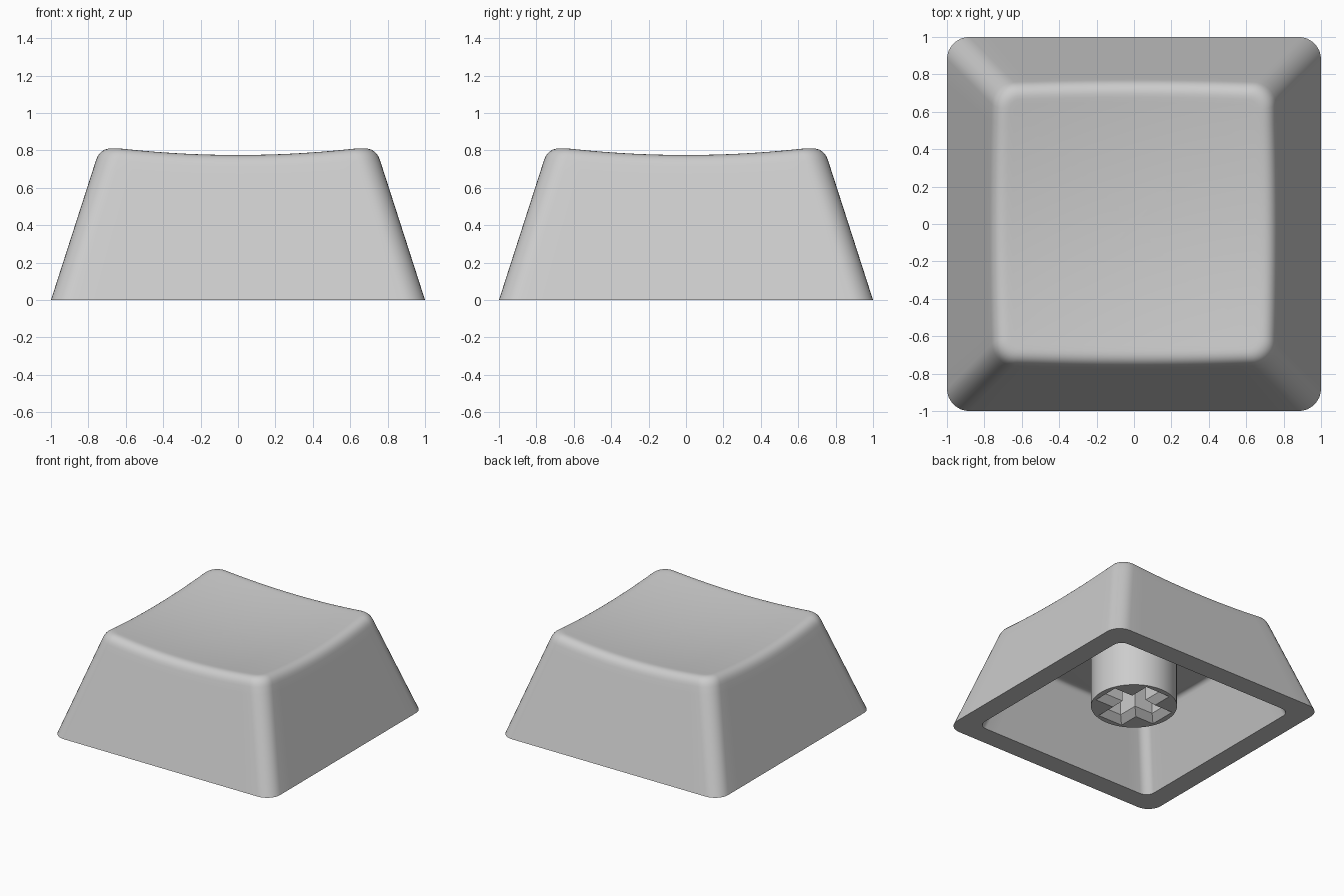
import bpy, bmesh, math

if "Cube" in bpy.data.objects:
    bpy.data.objects.remove(bpy.data.objects["Cube"])

plastic = bpy.data.materials.new("light_grey_plastic")
plastic.diffuse_color = (0.605, 0.605, 0.605, 1)
plastic.use_nodes = True
plastic.node_tree.nodes["Principled BSDF"].inputs["Base Color"].default_value = plastic.diffuse_color

SLOPE = 0.322      # how far the walls lean in per unit of height
SIDE, CORNER = 14, 8
COUNT = 4 * (SIDE + CORNER)


def finish(name, bm):
    bmesh.ops.recalc_face_normals(bm, faces=bm.faces)
    mesh = bpy.data.meshes.new(name)
    bm.to_mesh(mesh)
    bm.free()
    mesh.materials.append(plastic)
    obj = bpy.data.objects.new(name, mesh)
    bpy.context.collection.objects.link(obj)
    return obj


def smooth(obj):
    bpy.ops.object.select_all(action='DESELECT')
    obj.select_set(True)
    bpy.context.view_layer.objects.active = obj
    bpy.ops.object.shade_smooth_by_angle(angle=math.radians(35))


def turn(x, y, quarter):
    for _ in range(quarter):
        x, y = -y, x
    return x, y


def rounded_point(h, r, i):
    """Point i on a rounded square of half size h and corner radius r."""
    q, k = divmod(i, SIDE + CORNER)
    c = h - r
    if k < SIDE:
        return turn(h, -c + 2 * c * k / SIDE, q)
    a = math.pi / 2 * (k - SIDE) / CORNER
    return turn(c + r * math.cos(a), c + r * math.sin(a), q)


def half_shell(base_h, r, z_mid, bow, t):
    """Rings from the base up a leaning wall, round a fillet and across a dish."""
    def dish(x, y):
        return z_mid + bow * (x * x + y * y)

    def wall(z, i):
        return (*rounded_point(base_h - SLOPE * z, r, i), z)

    columns = []
    for i in range(COUNT):
        z = z_mid
        for _ in range(8):
            x, y, _z = wall(z, i)
            z = dish(x, y)
        s = wall(z, i)
        a = wall(z - t, i)
        bx, by = rounded_point(base_h - SLOPE * z - t, max(r - t * 0.9, 0.015), i)
        b = (bx, by, dish(bx, by))
        col = [wall(0, i), wall(0.5 * (z - t), i), wall(0.93 * (z - t), i)]
        for n in range(8):
            u = n / 7
            col.append(tuple((1 - u) ** 2 * p + 2 * u * (1 - u) * m + u * u * q
                             for p, m, q in zip(a, s, b)))
        for f in (0.96, 0.85, 0.7, 0.55, 0.4, 0.25, 0.1):
            col.append((bx * f, by * f, dish(bx * f, by * f)))
        columns.append(col)
    return [list(ring) for ring in zip(*columns)], (0, 0, z_mid)


def bridge(bm, rings):
    for lower, upper in zip(rings, rings[1:]):
        n = len(lower)
        for i in range(n):
            j = (i + 1) % n
            bm.faces.new((lower[i], lower[j], upper[j], upper[i]))


def loft(sections):
    """Closed solid through (outline, height) sections."""
    bm = bmesh.new()
    rings = [[bm.verts.new((x, y, z)) for x, y in outline] for outline, z in sections]
    bridge(bm, rings)
    bm.faces.new(rings[0])
    bm.faces.new(rings[-1])
    return bm


# Cap: outer skin and inner skin joined by the flat bottom rim
bm = bmesh.new()
outer, top_mid = half_shell(1.0, 0.12, 0.732, 0.092, 0.07)
inner, ceiling_mid = half_shell(0.833, 0.075, 0.535, 0.05, 0.035)
rings = [[bm.verts.new(p) for p in ring] for ring in outer[::-1] + inner]
bridge(bm, rings)
for ring, mid in ((rings[0], top_mid), (rings[-1], ceiling_mid)):
    centre = bm.verts.new(mid)
    for i in range(COUNT):
        bm.faces.new((ring[i], ring[(i + 1) % COUNT], centre))
smooth(finish("cap_shell", bm))

# Stem: round post under the ceiling
STEM_TOP = 0.545
post = [(0.324 * math.cos(2 * math.pi * i / 64), 0.324 * math.sin(2 * math.pi * i / 64))
        for i in range(64)]
stem = finish("stem", loft([(post, 0.11), (post, STEM_TOP)]))


# Cross-shaped socket with a bevelled mouth
def cross(grow):
    l, w = 0.23 + grow, 0.062 + grow
    return [turn(x, y, q) for q in range(4) for x, y in ((l, -w), (l, w), (w, w))]


cutter = finish("cross_cutter", loft([(cross(0.07), 0.09), (cross(0), 0.16), (cross(0), 0.5)]))
cutter.hide_render = True

cut = stem.modifiers.new("cross_socket", 'BOOLEAN')
cut.operation = 'DIFFERENCE'
cut.solver = 'EXACT'
cut.object = cutter
bpy.context.view_layer.objects.active = stem
bpy.ops.object.modifier_apply(modifier=cut.name)
bpy.data.objects.remove(cutter)

# Open the post where it meets the ceiling
bm = bmesh.new()
bm.from_mesh(stem.data)
hidden = [f for f in bm.faces if all(v.co.z > STEM_TOP - 0.001 for v in f.verts)]
bmesh.ops.delete(bm, geom=hidden, context='FACES')
bm.to_mesh(stem.data)
bm.free()
smooth(stem)
